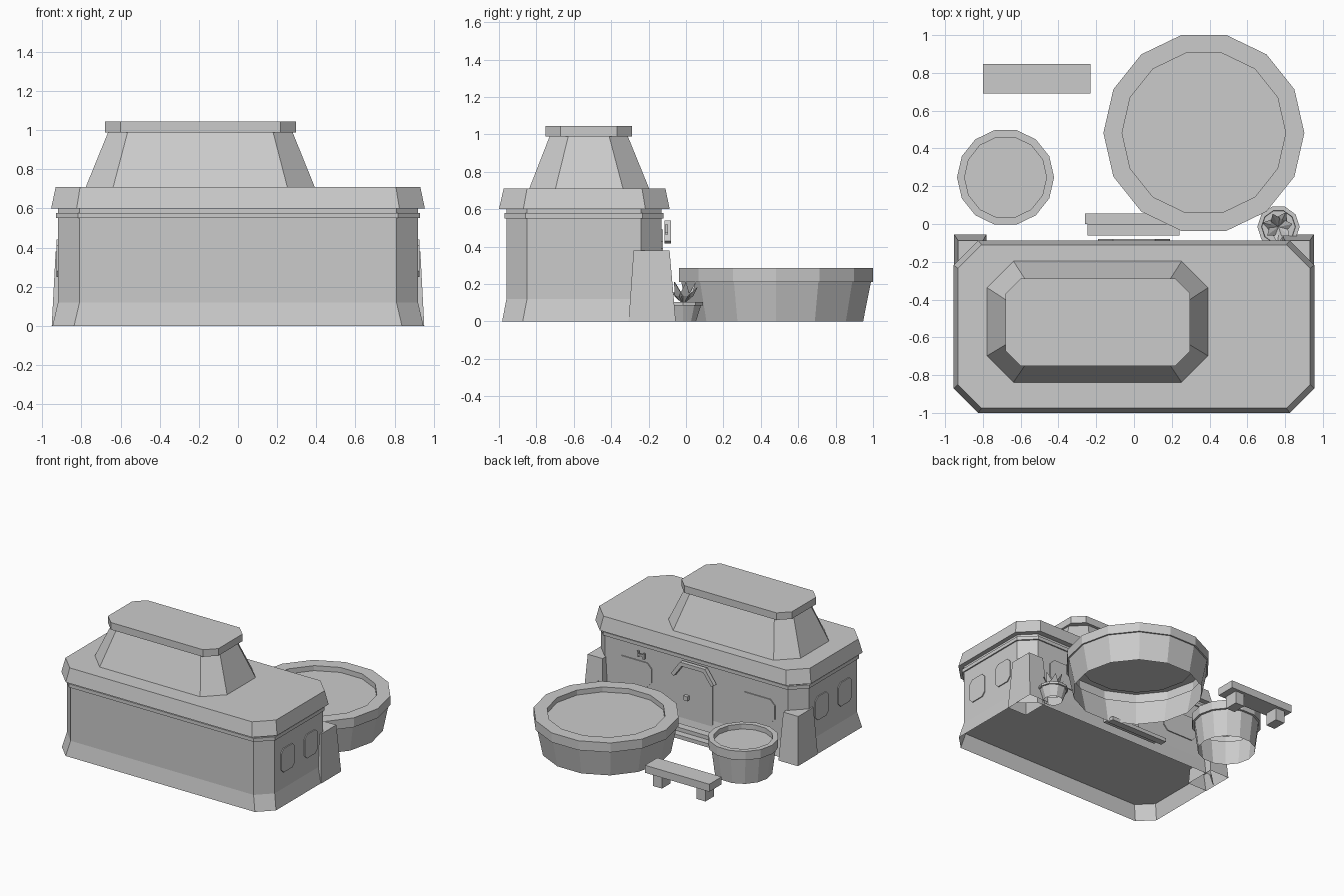
import bpy, bmesh, math
from mathutils import Vector

if "Cube" in bpy.data.objects:
    bpy.data.objects.remove(bpy.data.objects["Cube"], do_unlink=True)

GREY = bpy.data.materials.new("plain_grey")
GREY.use_nodes = True
GREY.diffuse_color = (0.6, 0.6, 0.6, 1)
GREY.node_tree.nodes["Principled BSDF"].inputs["Base Color"].default_value = (0.6, 0.6, 0.6, 1)


def finish(name, bm):
    bmesh.ops.recalc_face_normals(bm, faces=bm.faces)
    mesh = bpy.data.meshes.new(name)
    bm.to_mesh(mesh)
    bm.free()
    mesh.materials.append(GREY)
    obj = bpy.data.objects.new(name, mesh)
    bpy.context.collection.objects.link(obj)
    return obj


def loft(name, rings, bottom=True, top=True):
    """Skin a stack of equal-sized point rings and cap the chosen ends."""
    bm = bmesh.new()
    loops = [[bm.verts.new(p) for p in ring] for ring in rings]
    for low, high in zip(loops, loops[1:]):
        for i in range(len(low)):
            j = (i + 1) % len(low)
            bm.faces.new((low[i], low[j], high[j], high[i]))
    if bottom:
        bm.faces.new(loops[0])
    if top:
        bm.faces.new(loops[-1])
    return finish(name, bm)


def octagon(x0, x1, y0, y1, c):
    """Rectangle with cut corners."""
    return [(x0 + c, y0), (x1 - c, y0), (x1, y0 + c), (x1, y1 - c),
            (x1 - c, y1), (x0 + c, y1), (x0, y1 - c), (x0, y0 + c)]


def tier(z, *size):
    return [(x, y, z) for x, y in octagon(*size)]


def rect(z, x0, x1, y0, y1):
    return [(x0, y0, z), (x1, y0, z), (x1, y1, z), (x0, y1, z)]


def box(name, x0, x1, y0, y1, z0, z1):
    return loft(name, [rect(z0, x0, x1, y0, y1), rect(z1, x0, x1, y0, y1)])


def round_tub(name, cx, cy, profile, sides=14):
    """Faceted vessel, open underneath, from (radius, height) pairs."""
    turn = 2 * math.pi / sides
    return loft(name, [[(cx + r * math.cos(i * turn), cy + r * math.sin(i * turn), z)
                        for i in range(sides)] for r, z in profile], bottom=False)


# House walls above an open, flared plinth
wall = (-0.92, 0.92, -0.96, -0.13, 0.11)
loft("plinth", [tier(0, -0.948, 0.948, -0.983, -0.108, 0.11), tier(0.12, *wall)],
     bottom=False, top=False)
loft("house_walls", [tier(0.12, *wall), tier(0.605, *wall)])
trim = (-0.93, 0.93, -0.97, -0.12, 0.112)
loft("wall_trim", [tier(0.55, *trim), tier(0.578, *trim)])

# Roof slab, tapered upper roof and cap
loft("roof_slab", [
    tier(0.6, -0.955, 0.955, -1.0, -0.087, 0.13),
    tier(0.71, -0.932, 0.932, -0.975, -0.11, 0.125)])
loft("upper_roof", [
    tier(0.71, -0.778, 0.392, -0.838, -0.197, 0.14),
    tier(0.987, -0.665, 0.28, -0.73, -0.31, 0.1)])
cap = (-0.68, 0.297, -0.752, -0.288, 0.08)
loft("roof_cap", [tier(0.987, *cap), tier(1.044, *cap)])

# Tapered buttresses and wall windows
for s, side in ((1, "left"), (-1, "right")):
    loft(side + "_buttress", [
        rect(0, s * 0.78, s * 0.952, -0.307, -0.055),
        rect(0.38, s * 0.80, s * 0.932, -0.28, -0.088)], bottom=False)
    for y0, y1, label in ((-0.775, -0.605, "front"), (-0.48, -0.315, "rear")):
        pane = octagon(y0, y1, 0.25, 0.44, 0.03)
        loft(f"{side}_{label}_window", [[(s * x, y, z) for y, z in pane]
                                        for x in (0.919, 0.928)])
    pane = octagon(0.39, 0.70, 0.24, 0.43, 0.04)
    loft(side + "_back_window", [[(s * x, y, z) for x, z in pane]
                                 for y in (-0.131, -0.122)])

# Door with knob and angled hood
door = [(-0.15, 0.06), (0.15, 0.06), (0.15, 0.42), (0.09, 0.49), (-0.09, 0.49), (-0.15, 0.42)]
loft("door", [[(x, y, z) for x, z in door] for y in (-0.131, -0.122)])
box("door_knob", 0.055, 0.09, -0.13, -0.095, 0.235, 0.27)
hood = [(-0.19, 0.43), (-0.11, 0.54), (0.11, 0.54), (0.19, 0.43),
        (0.165, 0.415), (0.095, 0.51), (-0.095, 0.51), (-0.165, 0.415)]
loft("door_hood", [[(x, y, z) for x, z in hood] for y in (-0.114, -0.08)])

# Doorstep slats
box("lower_step", -0.26, 0.25, 0.0, 0.055, 0, 0.03)
box("upper_step", -0.245, 0.24, -0.062, 0.0, 0.03, 0.06)

# Small wall tap
box("tap_handle", 0.437, 0.45, -0.112, -0.095, 0.465, 0.51)
box("tap_spout", 0.488, 0.502, -0.112, -0.095, 0.475, 0.518)
box("tap_bar", 0.45, 0.488, -0.112, -0.098, 0.483, 0.497)

# Large pool and small tub with raised rims
round_tub("pool", 0.37, 0.482, [(0.477, 0), (0.52, 0.21), (0.532, 0.21),
                                (0.532, 0.285), (0.433, 0.285), (0.433, 0.245)])
round_tub("small_tub", -0.68, 0.247, [(0.213, 0), (0.24, 0.21), (0.257, 0.21),
                                      (0.257, 0.28), (0.217, 0.28), (0.217, 0.24)])

# Bench
box("bench_seat", -0.8, -0.23, 0.692, 0.848, 0.1, 0.16)
for x, label in ((-0.71, "right"), (-0.325, "left")):
    box(label + "_bench_leg", x - 0.04, x + 0.04, 0.715, 0.825, 0, 0.1)

# Plant pot with broad pointed leaves
px, py = 0.765, -0.015
round_tub("plant_pot", px, py, [(0.072, 0), (0.1, 0.085), (0.112, 0.085),
                                (0.112, 0.103), (0.09, 0.103), (0.088, 0.09)], 10)
bm = bmesh.new()
for i in range(7):
    a = i * 2 * math.pi / 7 + 0.2
    out, across = Vector((math.cos(a), math.sin(a), 0)), Vector((-math.sin(a), math.cos(a), 0))
    reach, height = (0.088, 0.185) if i % 2 else (0.075, 0.212)
    root = Vector((px, py, 0.09))
    mid = root + out * reach * 0.5 + Vector((0, 0, 0.045))
    tip = Vector((px, py, height)) + out * reach
    base, l, r, ridge, end = [bm.verts.new(p) for p in (
        root, mid + across * 0.03, mid - across * 0.03, mid + Vector((0, 0, 0.015)), tip)]
    for tri in ((base, l, ridge), (base, ridge, r), (l, end, ridge),
                (ridge, end, r), (base, r, l), (l, r, end)):
        bm.faces.new(tri)
finish("plant_leaves", bm)
